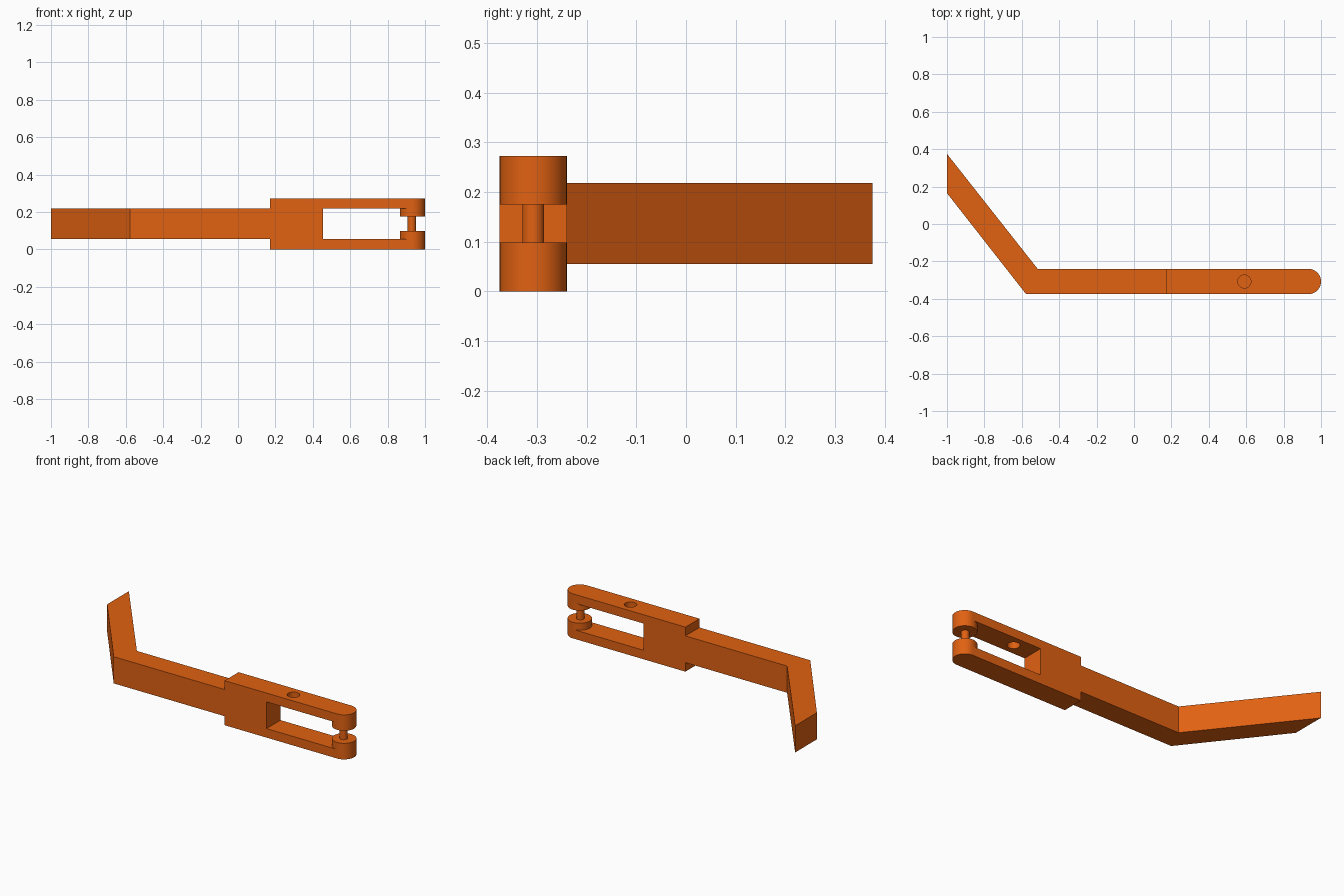
import bpy, bmesh, math

if "Cube" in bpy.data.objects:
    bpy.data.objects.remove(bpy.data.objects["Cube"])

orange = bpy.data.materials.new("orange")
orange.diffuse_color = (0.75, 0.12, 0.006, 1)
orange.use_nodes = True
orange.node_tree.nodes["Principled BSDF"].inputs["Base Color"].default_value = orange.diffuse_color

Y0, Y1 = -0.375, -0.24           # bar sides
YC, R = (Y0 + Y1) / 2, (Y1 - Y0) / 2
XC = 1 - R                       # centre of the rounded fork tip
TOP, LO, HI = 0.272, 0.055, 0.218


def prism(name, pts, z0, z1):
    """Extrude a top-view outline from z0 to z1."""
    bm = bmesh.new()
    face = bm.faces.new([bm.verts.new((x, y, z0)) for x, y in pts])
    ext = bmesh.ops.extrude_face_region(bm, geom=[face])
    verts = [g for g in ext["geom"] if isinstance(g, bmesh.types.BMVert)]
    bmesh.ops.translate(bm, verts=verts, vec=(0, 0, z1 - z0))
    bmesh.ops.recalc_face_normals(bm, faces=bm.faces)
    me = bpy.data.meshes.new(name)
    bm.to_mesh(me)
    bm.free()
    me.materials.append(orange)
    ob = bpy.data.objects.new(name, me)
    bpy.context.collection.objects.link(ob)
    return ob


def arc(x, r, a0, a1, n):
    return [(x + r * math.cos(math.radians(a0 + (a1 - a0) * i / n)),
             YC + r * math.sin(math.radians(a0 + (a1 - a0) * i / n))) for i in range(n + 1)]


def circle(x, r, n=48):
    return arc(x, r, 0, 360, n)[:-1]


def cut(ob, cutter):
    mod = ob.modifiers.new("cut", 'BOOLEAN')
    mod.operation, mod.solver, mod.object = 'DIFFERENCE', 'EXACT', cutter
    bpy.context.view_layer.objects.active = ob
    bpy.ops.object.modifier_apply(modifier=mod.name)
    bpy.data.objects.remove(cutter)


# Bent arm
arm = prism("bent_arm", [(-1, 0.375), (-1, 0.165), (-0.577, Y0), (0.172, Y0),
                         (0.172, Y1), (-0.515, Y1)], LO, HI)

# Fork with rounded tip, open slot and a hole through the upper prong only
fork = prism("fork", [(0.172, Y1), (0.172, Y0)] + arc(XC, R, -90, 90, 24), 0, TOP)
cut(fork, prism("slot_cutter", [(0.455, -0.5), (1.2, -0.5), (1.2, -0.1), (0.455, -0.1)], LO, HI))
cut(fork, prism("hole_cutter", circle(0.59, 0.035), 0.15, 0.4))

# Round bosses inside the tip and the pin between them
parts = [arm, fork,
         prism("lower_boss", circle(XC, R), LO, 0.098),
         prism("upper_boss", circle(XC, R), 0.175, HI),
         prism("pin", circle(XC - 0.003, 0.022, 32), 0.098, 0.175)]

bpy.ops.object.select_all(action='DESELECT')
for ob in parts:
    ob.select_set(True)
bpy.context.view_layer.objects.active = fork
bpy.ops.object.shade_smooth_by_angle(angle=math.radians(30))
